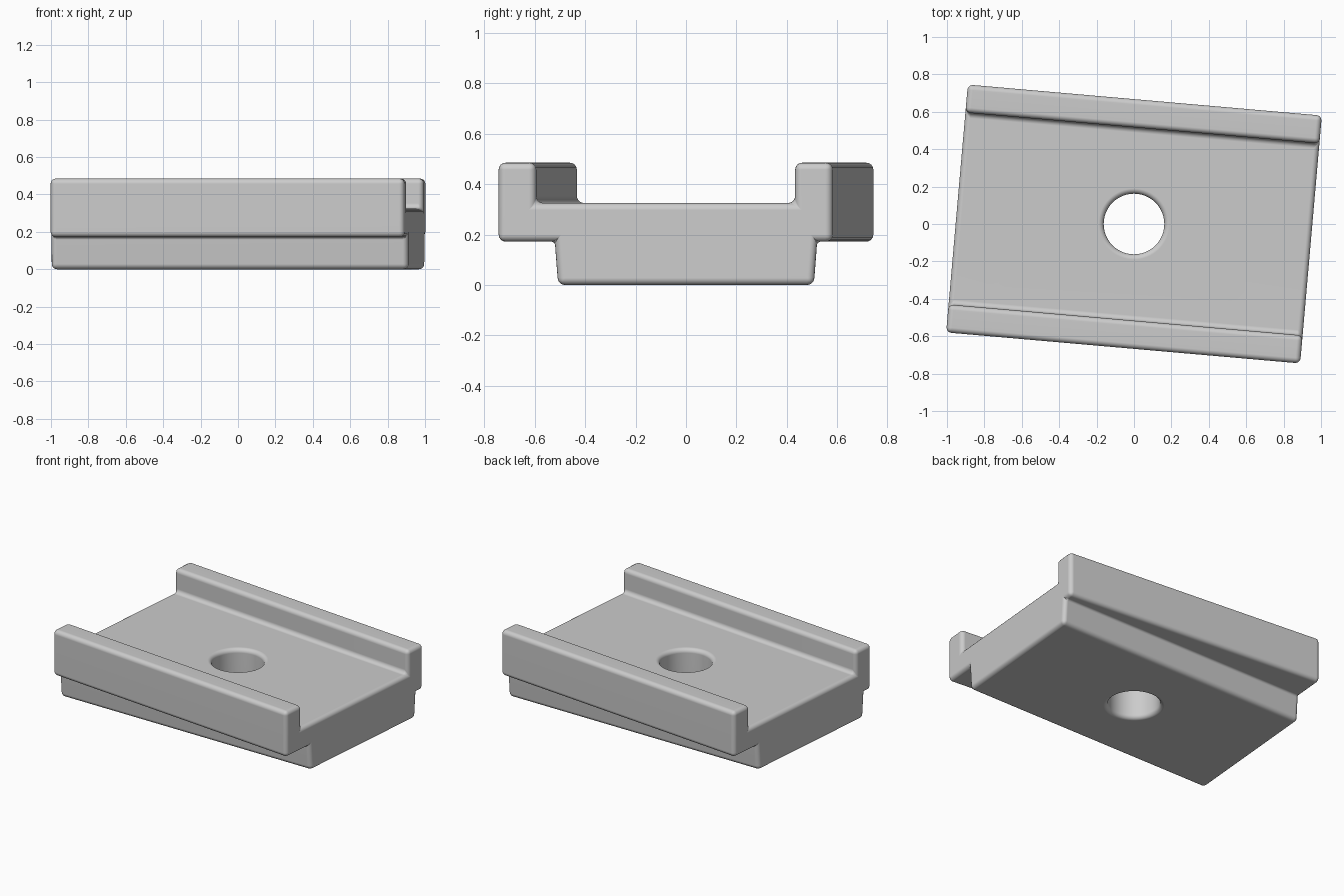
import bpy, bmesh, math

cube = bpy.data.objects.get("Cube")
if cube:
    bpy.data.objects.remove(cube, do_unlink=True)

SKEW = math.radians(5)
COS, SIN = math.cos(SKEW), math.sin(SKEW)
HALF_LENGTH, HALF_WIDTH, RAIL = 0.95, 0.665, 0.15
TOP, FLOOR, LEDGE = 0.485, 0.325, 0.172
HOLE, ROUND = 0.162, 0.028

grey = bpy.data.materials.new("plain grey")
grey.use_nodes = True
colour = (0.6, 0.6, 0.6, 1)
grey.diffuse_color = colour
grey.node_tree.nodes["Principled BSDF"].inputs["Base Color"].default_value = colour


def add_object(name, bm):
    bmesh.ops.recalc_face_normals(bm, faces=bm.faces)
    mesh = bpy.data.meshes.new(name)
    bm.to_mesh(mesh)
    bm.free()
    mesh.materials.append(grey)
    obj = bpy.data.objects.new(name, mesh)
    bpy.context.collection.objects.link(obj)
    return obj


# Cross-section half: (offset, height, belongs to the straight lower tongue)
half = [(0.507, 0, True), (0.52, LEDGE, True), (HALF_WIDTH, LEDGE, False),
        (HALF_WIDTH, TOP, False), (HALF_WIDTH - RAIL, TOP, False),
        (HALF_WIDTH - RAIL, FLOOR, False)]
profile = half + [(-v, z, straight) for v, z, straight in reversed(half)]


def place(end, v, z, straight):
    # The tongue runs along x; the rails are turned; both share the end planes
    u = end * HALF_LENGTH
    if straight:
        return ((u + v * SIN) / COS, v, z)
    return (u * COS + v * SIN, -u * SIN + v * COS, z)


# Body: channel with two rails over a tapered tongue
bm = bmesh.new()
ends = [[bm.verts.new(place(end, *p)) for p in profile] for end in (-1, 1)]
for ring in ends:
    bm.faces.new(ring)
weight = bm.edges.layers.float.new("bevel_weight_edge")
count = len(profile)
for i in range(count):
    j = (i + 1) % count
    bm.faces.new((ends[0][i], ends[0][j], ends[1][j], ends[1][i]))
for edge in bm.edges:
    edge[weight] = 1
for i in (1, count - 2):
    bm.edges.get((ends[0][i], ends[1][i]))[weight] = 0.5
body = add_object("channel_block", bm)

bevel = body.modifiers.new("rounded edges", 'BEVEL')
bevel.limit_method = 'WEIGHT'
bevel.width = ROUND
bevel.segments = 4
bevel.use_clamp_overlap = False

# Hole cutter: shaft flared at both mouths
steps = 5
arc = [(HOLE + ROUND * (1 - math.cos(a)), ROUND * (1 - math.sin(a)))
       for a in (math.pi / 2 * k / steps for k in range(steps + 1))]
lower = [(r, ROUND - z) for r, z in arc]
upper = [(r, FLOOR - ROUND + z) for r, z in arc]
# arc starts at the shaft; heights run outwards to each mouth
lower = [(r, z) for (r, _), z in zip(arc, [m for _, m in arc])]
upper = [(r, FLOOR - z) for r, z in arc]
mouth = HOLE + ROUND
outline = [(mouth, -0.1)] + [(r, z) for r, z in reversed(
    [(HOLE + ROUND * (1 - math.cos(a)), ROUND * (1 - math.sin(a)))
     for a in (math.pi / 2 * k / steps for k in range(steps + 1))])]
outline += [(r, FLOOR - z) for r, z in reversed(outline[1:])]
outline.append((mouth, FLOOR + 0.1))

bm = bmesh.new()
sides = 64
rings = [[bm.verts.new((r * math.cos(math.tau * k / sides),
                        r * math.sin(math.tau * k / sides), z))
          for k in range(sides)] for r, z in outline]
for a, b in zip(rings, rings[1:]):
    for k in range(sides):
        n = (k + 1) % sides
        bm.faces.new((a[k], a[n], b[n], b[k]))
bm.faces.new(rings[0])
bm.faces.new(rings[-1])
cutter = add_object("hole_cutter", bm)
cutter.hide_render = True

cut = body.modifiers.new("bolt hole", 'BOOLEAN')
cut.operation = 'DIFFERENCE'
cut.solver = 'EXACT'
cut.object = cutter

# Bake the modifiers, then smooth the rounded edges
bpy.ops.object.select_all(action='DESELECT')
bpy.context.view_layer.objects.active = body
body.select_set(True)
for modifier in list(body.modifiers):
    bpy.ops.object.modifier_apply(modifier=modifier.name)
bpy.data.objects.remove(cutter, do_unlink=True)
bpy.ops.object.shade_smooth_by_angle(angle=math.radians(35))
normals = body.modifiers.new("clean shading", 'WEIGHTED_NORMAL')
normals.keep_sharp = True
